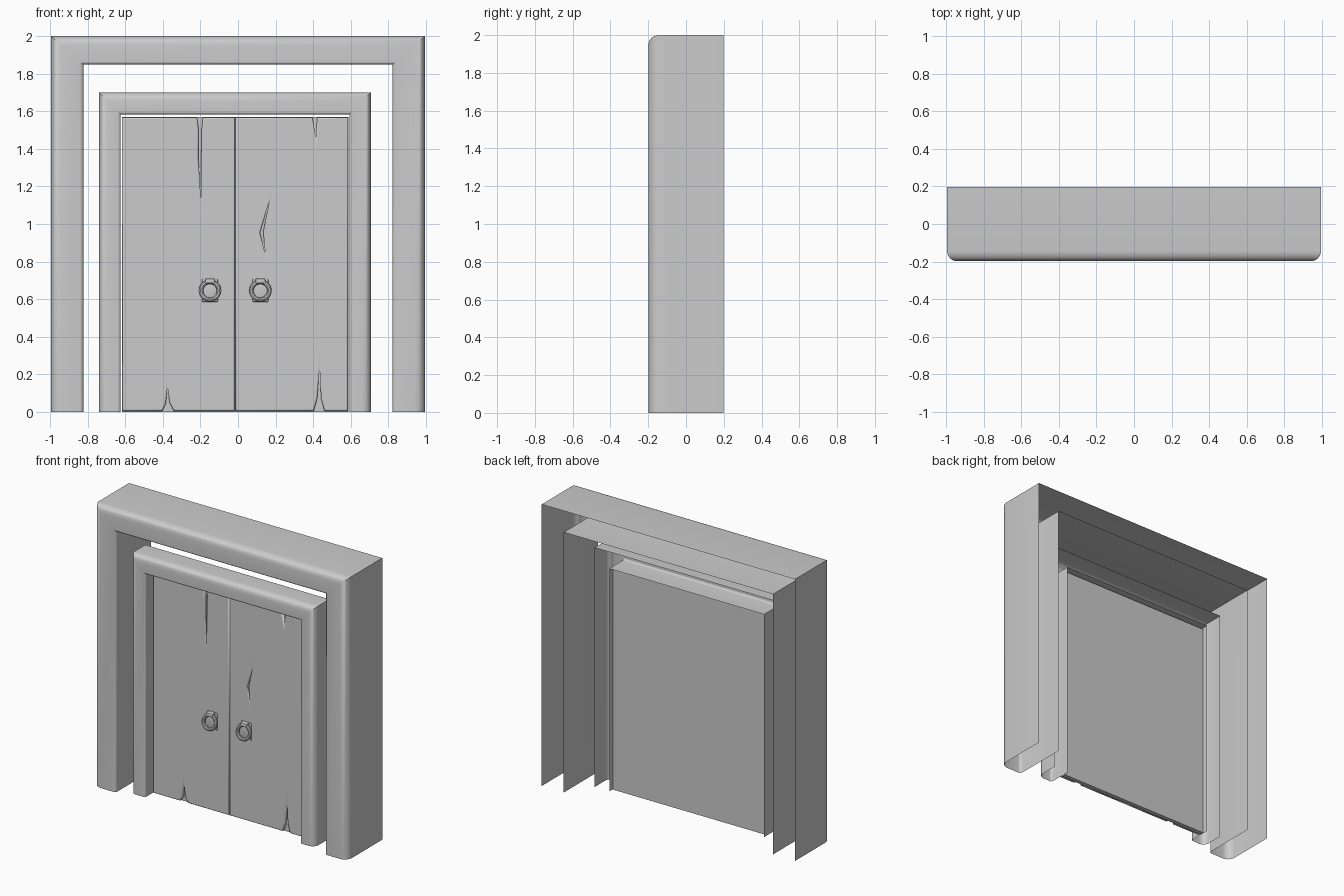
import bpy, bmesh, math
from mathutils import Matrix

if "Cube" in bpy.data.objects:
    bpy.data.objects.remove(bpy.data.objects["Cube"])


def finish(bm, name, smooth=True):
    bmesh.ops.recalc_face_normals(bm, faces=bm.faces)
    me = bpy.data.meshes.new(name)
    bm.to_mesh(me)
    bm.free()
    ob = bpy.data.objects.new(name, me)
    bpy.context.collection.objects.link(ob)
    if smooth:
        bpy.ops.object.select_all(action='DESELECT')
        ob.select_set(True)
        bpy.context.view_layer.objects.active = ob
        bpy.ops.object.shade_smooth_by_angle(angle=math.radians(35))
    return ob


def frame(name, x0, x1, top, side_w, top_w, front, back, r_out, r_in):
    """Open-backed U profile swept up, across and down with mitred corners."""
    prof = [(0, back)]
    for i in range(7):
        a = math.pi / 2 * i / 6
        prof.append((r_out * (1 - math.cos(a)), front + r_out * (1 - math.sin(a))))
    for i in range(6):
        a = math.pi / 2 * i / 5
        prof.append((side_w - r_in * (1 - math.sin(a)), front + r_in * (1 - math.cos(a))))
    prof.append((side_w, back))
    bm = bmesh.new()
    rows = []
    for o, y in prof:
        zt = top - o * top_w / side_w
        pts = [(x0 + o, y, 0), (x0 + o, y, zt), (x1 - o, y, zt), (x1 - o, y, 0)]
        rows.append([bm.verts.new(p) for p in pts])
    for a, b in zip(rows, rows[1:]):
        for k in range(3):
            bm.faces.new((a[k], a[k + 1], b[k + 1], b[k]))
    return finish(bm, name)


def box(name, x0, x1, y0, y1, z0, z1, bevel=0):
    bm = bmesh.new()
    bmesh.ops.create_cube(bm, size=1)
    for v in bm.verts:
        v.co = ((x0 + x1) / 2 + v.co.x * (x1 - x0), (y0 + y1) / 2 + v.co.y * (y1 - y0),
                (z0 + z1) / 2 + v.co.z * (z1 - z0))
    if bevel:
        bmesh.ops.bevel(bm, geom=bm.edges[:], offset=bevel, segments=2, profile=0.5, affect='EDGES')
    return finish(bm, name)


def door_leaf(name, loops, y_mid, half):
    """Filled outline with cracks, softened along every edge."""
    cu = bpy.data.curves.new(name, 'CURVE')
    cu.dimensions = '2D'
    cu.fill_mode = 'FRONT'
    cu.bevel_depth = 0.007
    cu.bevel_resolution = 1
    cu.offset = -0.007
    cu.extrude = half - 0.007
    for pts in loops:
        sp = cu.splines.new('POLY')
        sp.points.add(len(pts) - 1)
        for p, (x, z) in zip(sp.points, pts):
            p.co = (x, z, 0, 1)
        sp.use_cyclic_u = True
    ob = bpy.data.objects.new(name, cu)
    ob.location.y = y_mid
    ob.rotation_euler.x = math.pi / 2
    bpy.context.collection.objects.link(ob)
    return ob


def ring(name, x, y, z, big, small, tilt):
    bm = bmesh.new()
    n, m = 32, 10
    g = []
    for i in range(n):
        a = 2 * math.pi * i / n
        g.append([])
        for j in range(m):
            b = 2 * math.pi * j / m
            r = big + small * math.cos(b)
            g[-1].append(bm.verts.new((r * math.cos(a), small * math.sin(b), r * math.sin(a))))
    for i in range(n):
        for j in range(m):
            p, q = g[i], g[(i + 1) % n]
            bm.faces.new((p[j], q[j], q[(j + 1) % m], p[(j + 1) % m]))
    bm.transform(Matrix.Translation((x, y, z)) @ Matrix.Rotation(tilt, 4, 'X'))
    return finish(bm, name)


# Frames
frame('outer_frame', -0.995, 0.995, 2.0, 0.173, 0.152, -0.198, 0.198, 0.055, 0.02)
frame('inner_frame', -0.739, 0.707, 1.70, 0.115, 0.118, -0.15, 0.015, 0.045, 0.016)

# Door backing and two cracked leaves
box('door_backing', -0.618, 0.587, -0.05, -0.02, 0, 1.568)
B, T = 0.006, 1.566
left_leaf = [(-0.616, B), (-0.403, B), (-0.385, 0.04), (-0.375, 0.13), (-0.364, 0.05),
             (-0.342, B), (-0.018, B), (-0.018, T), (-0.187, T), (-0.194, 1.5),
             (-0.196, 1.36), (-0.197, 1.12), (-0.211, 1.36), (-0.209, 1.5), (-0.218, T),
             (-0.616, T)]
right_leaf = [(-0.013, B), (0.403, B), (0.421, 0.07), (0.434, 0.23), (0.442, 0.07),
              (0.460, B), (0.585, B), (0.585, T), (0.421, T), (0.414, 1.46),
              (0.396, T), (-0.013, T)]
split = [(0.168, 1.125), (0.134, 0.96), (0.145, 0.84), (0.117, 0.955)]
door_leaf('left_door_leaf', [left_leaf], -0.062, 0.014)
door_leaf('right_door_leaf', [right_leaf, split], -0.062, 0.014)

# Pull rings on small plates
for side, x in (('left', -0.149), ('right', 0.119)):
    box(side + '_handle_plate', x - 0.042, x + 0.042, -0.084, -0.07, 0.585, 0.708, 0.006)
    box(side + '_handle_bracket', x - 0.026, x + 0.026, -0.112, -0.078, 0.683, 0.71, 0.007)
    ring(side + '_pull_ring', x, -0.106, 0.645, 0.048, 0.012, math.radians(-12))
